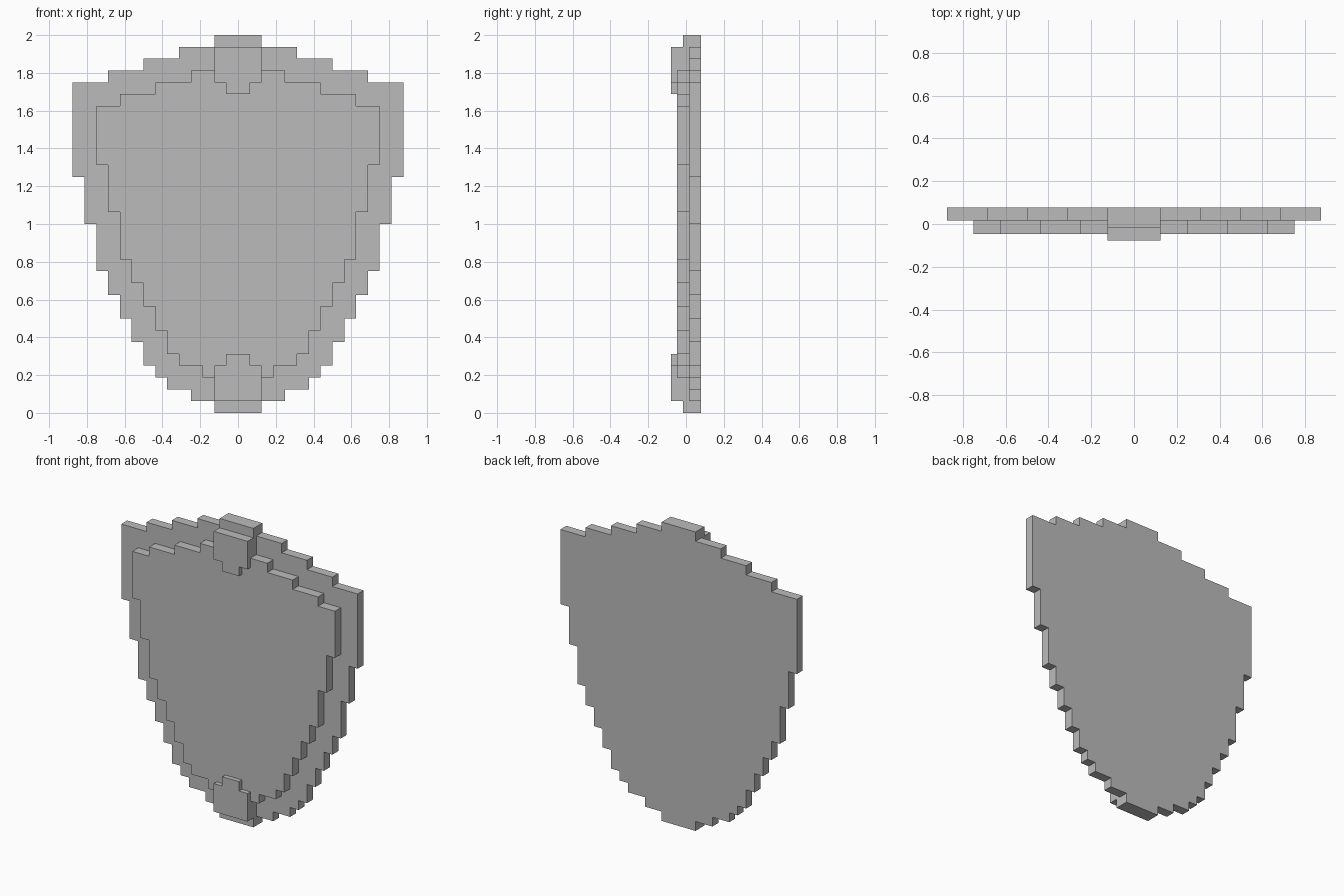
import bpy
import bmesh

cube = bpy.data.objects.get("Cube")
if cube:
    bpy.data.objects.remove(cube, do_unlink=True)

U = 1 / 16            # one block step
FRONT, BACK = -1.25 * U, 1.25 * U
JOIN = 0.25 * U       # plane where the panel meets the back plate

grey = bpy.data.materials.new("plain_grey")
grey.use_nodes = True
colour = (0.5, 0.5, 0.5, 1)
grey.diffuse_color = colour
grey.node_tree.nodes["Principled BSDF"].inputs["Base Color"].default_value = colour


def stepped_plate(name, bottom, rows, y0, y1):
    """Extrude a mirrored stepped outline; rows are (half width, top) in steps."""
    side = []
    z = bottom
    for half, top in rows:
        side += [(half * U, z * U), (half * U, top * U)]
        z = top
    outline = side + [(-x, z) for x, z in reversed(side)]
    bm = bmesh.new()
    face = bm.faces.new([bm.verts.new((x, y0, z)) for x, z in outline])
    ext = bmesh.ops.extrude_face_region(bm, geom=[face], use_keep_orig=True)
    verts = [v for v in ext["geom"] if isinstance(v, bmesh.types.BMVert)]
    bmesh.ops.translate(bm, verts=verts, vec=(0, y1 - y0, 0))
    bmesh.ops.recalc_face_normals(bm, faces=bm.faces)
    mesh = bpy.data.meshes.new(name)
    bm.to_mesh(mesh)
    bm.free()
    mesh.materials.append(grey)
    obj = bpy.data.objects.new(name, mesh)
    bpy.context.collection.objects.link(obj)
    return obj


# Large back plate with stepped rim
stepped_plate("back_plate", 0, [
    (2, 1), (4, 2), (6, 3), (7, 4), (8, 6), (9, 8), (10, 10), (11, 12),
    (12, 16), (13, 20), (14, 28), (11, 29), (8, 30), (5, 31), (2, 32),
], JOIN, BACK)

# Raised front panel
stepped_plate("front_panel", 3, [
    (3, 4), (5, 5), (6, 7), (7, 9), (8, 11), (9, 13), (10, 17), (11, 21),
    (12, 26), (10, 27), (7, 28), (4, 29),
], FRONT + U / 2, JOIN)

# Clasps with a narrow tongue, and the shallow ledges beyond them
stepped_plate("top_clasp", 27, [(1, 28), (2, 31)], FRONT, JOIN)
stepped_plate("bottom_clasp", 1, [(2, 4), (1, 5)], FRONT, JOIN)
stepped_plate("top_ledge", 31, [(2, 32)], -JOIN, JOIN)
stepped_plate("bottom_ledge", 0, [(2, 1)], -JOIN, JOIN)
